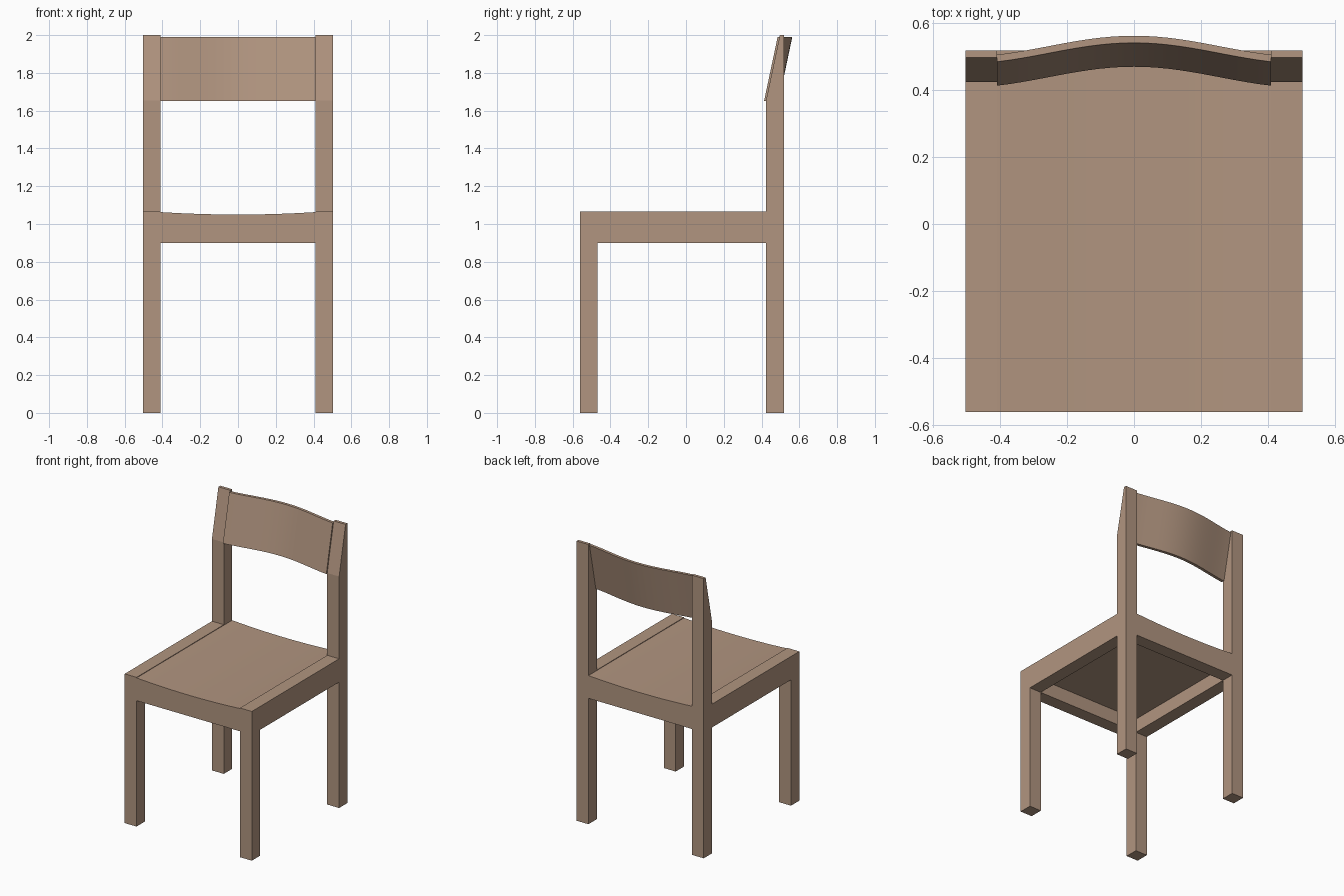
import bpy, bmesh, math

if "Cube" in bpy.data.objects:
    bpy.data.objects.remove(bpy.data.objects["Cube"])

wood = bpy.data.materials.new("warm tan wood")
wood.diffuse_color = (0.44, 0.30, 0.215, 1)
wood.use_nodes = True
wood.node_tree.nodes["Principled BSDF"].inputs["Base Color"].default_value = wood.diffuse_color

X_IN, X_OUT = 0.409, 0.503      # inner and outer faces of the side frames
FRONT, BACK = -0.562, 0.518     # front and back faces of the frame
LEG = 0.094
RAIL_Z, TOP_Z = 0.90, 1.067     # underside and top of the seat frame


def loft(name, rings, smooth=False):
    """Skin a row of matching cross-sections and cap both ends."""
    bm = bmesh.new()
    vs = [[bm.verts.new(p) for p in ring] for ring in rings]
    n = len(rings[0])
    for a, b in zip(vs, vs[1:]):
        for i in range(n):
            j = (i + 1) % n
            bm.faces.new((a[i], a[j], b[j], b[i]))
    bm.faces.new(vs[0])
    bm.faces.new(vs[-1])
    bmesh.ops.recalc_face_normals(bm, faces=bm.faces)
    me = bpy.data.meshes.new(name)
    bm.to_mesh(me)
    bm.free()
    me.materials.append(wood)
    ob = bpy.data.objects.new(name, me)
    bpy.context.collection.objects.link(ob)
    if smooth:
        bpy.ops.object.select_all(action='DESELECT')
        ob.select_set(True)
        bpy.context.view_layer.objects.active = ob
        bpy.ops.object.shade_smooth_by_angle(angle=math.radians(30))
    return ob


# Side frames: front leg, seat rail and tapered back leg in one profile (y, z)
side = [(FRONT, 0), (FRONT + LEG, 0), (FRONT + LEG, RAIL_Z),
        (BACK - LEG, RAIL_Z), (BACK - LEG, 0), (BACK, 0), (BACK, 2.0),
        (0.497, 2.0), (BACK - LEG, 1.655), (BACK - LEG, TOP_Z), (FRONT, TOP_Z)]
for label, s in (("left", -1), ("right", 1)):
    loft(label + "_side_frame",
         [[(s * x, y, z) for y, z in side] for x in (X_IN, X_OUT)])

N = 24
xs = [X_IN * (2 * i / N - 1) for i in range(N + 1)]

# Seat: dished top with front and back aprons, hollow underneath
rings = []
for x in xs:
    top = 1.05 + 0.013 * (x / X_IN) ** 2
    rings.append([(x, y, z) for y, z in (
        (FRONT, RAIL_Z), (FRONT + LEG, RAIL_Z), (FRONT + LEG, 1.0),
        (BACK - LEG, 1.0), (BACK - LEG, RAIL_Z), (BACK, RAIL_Z),
        (BACK, top), (FRONT, top))])
loft("seat", rings, smooth=True)

# Backrest: thin leaning slab bowed backwards in the middle
end = math.cos(0.8 * math.pi)
rings = []
for x in xs:
    bow = 0.0565 * (math.cos(0.8 * math.pi * x / X_IN) - end) / (1 - end)
    rings.append([(x, y + bow, z) for y, z in (
        (0.4135, 1.652), (0.435, 1.652), (0.506, 1.99), (0.485, 1.99))])
loft("backrest", rings, smooth=True)
